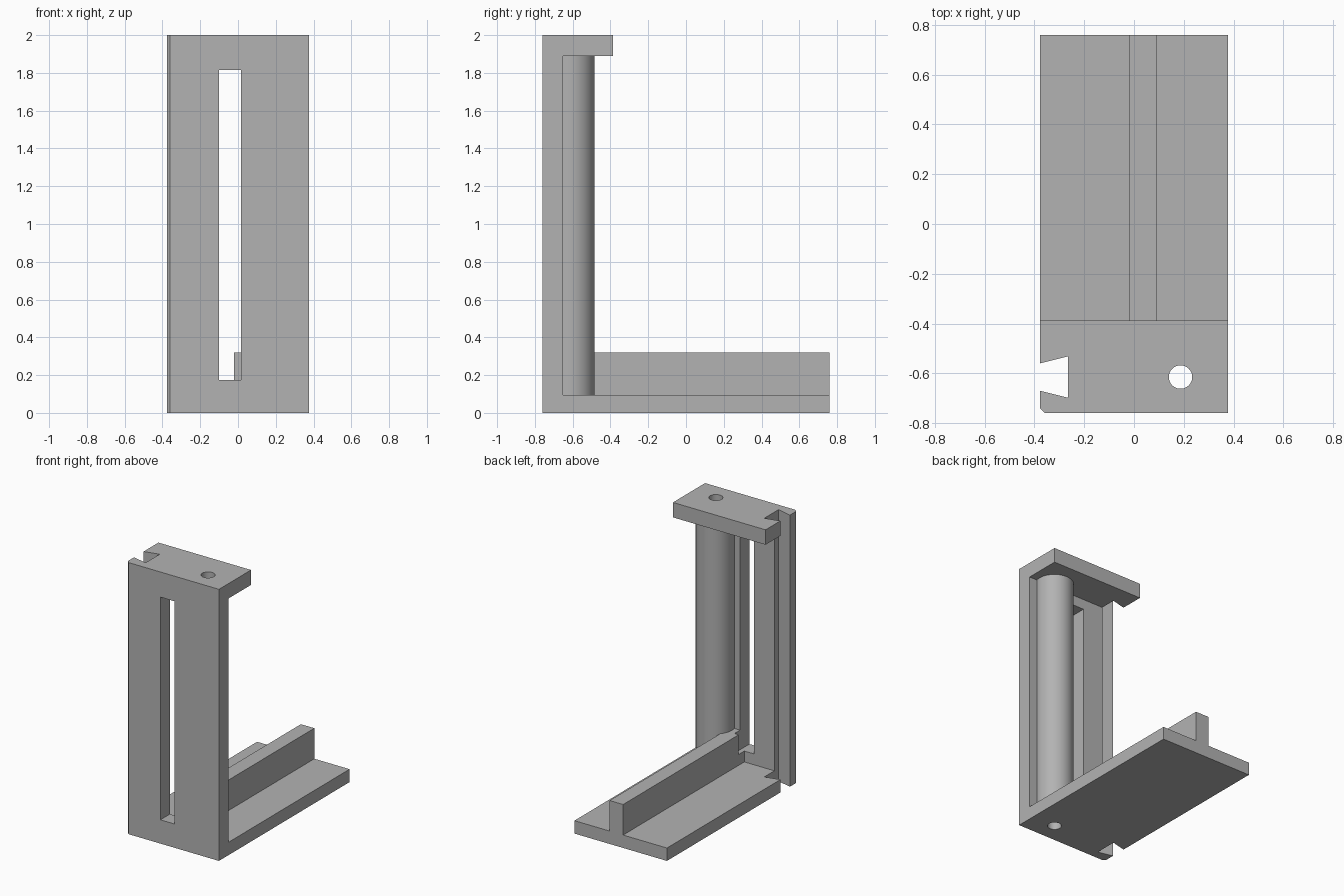
import bpy
import bmesh
import math

old = bpy.data.objects.get("Cube")
if old:
    bpy.data.objects.remove(old, do_unlink=True)

grey = bpy.data.materials.new("plain grey")
grey.use_nodes = True
colour = (0.45, 0.45, 0.45, 1)
grey.diffuse_color = colour
grey.node_tree.nodes["Principled BSDF"].inputs["Base Color"].default_value = colour


def prism(name, outline, z0, z1):
    """Extrude a plan outline between two heights."""
    bm = bmesh.new()
    face = bm.faces.new([bm.verts.new((x, y, z0)) for x, y in outline])
    top = bmesh.ops.extrude_face_region(bm, geom=[face])["geom"]
    bmesh.ops.translate(bm, vec=(0, 0, z1 - z0),
                        verts=[v for v in top if isinstance(v, bmesh.types.BMVert)])
    bmesh.ops.recalc_face_normals(bm, faces=bm.faces)
    mesh = bpy.data.meshes.new(name)
    bm.to_mesh(mesh)
    bm.free()
    mesh.materials.append(grey)
    obj = bpy.data.objects.new(name, mesh)
    bpy.context.collection.objects.link(obj)
    return obj


def box(name, x0, x1, y0, y1, z0, z1):
    return prism(name, [(x0, y0), (x1, y0), (x1, y1), (x0, y1)], z0, z1)


def tube(name, radius, z0, z1, sides=64):
    turn = [2 * math.pi * i / sides for i in range(sides)]
    return prism(name, [(POST_X + radius * math.cos(a), POST_Y + radius * math.sin(a))
                        for a in turn], z0, z1)


W, FRONT, BACK = 0.377, -0.76, 0.76
POST_X, POST_Y = 0.187, -0.615


def slab(name, y1, z0, z1):
    """Full-width slab with the chamfered front right corner."""
    return prism(name, [(-W + 0.018, FRONT), (W, FRONT), (W, y1), (-W, y1),
                        (-W, FRONT + 0.018)], z0, z1)


# Solid parts
frame = slab("bracket_frame", -0.65, 0, 2)
parts = [
    slab("base_plate", BACK, 0, 0.095),
    slab("top_shelf", -0.387, 1.89, 2),
    box("base_rib", -0.02, 0.09, -0.68, BACK, 0.05, 0.32),
    tube("hollow_post", 0.13, 0.05, 1.93),
]
# Openings
cutters = [
    box("slot_cutter", -0.1, 0.015, -0.9, -0.585, 0.175, 1.815),
    tube("bore_cutter", 0.047, -0.1, 2.1),
    prism("dovetail_cutter", [(-0.43, -0.657), (-0.265, -0.698),
                              (-0.265, -0.532), (-0.43, -0.573)], -0.1, 2.1),
]

for operation, group in (("UNION", parts), ("DIFFERENCE", cutters)):
    for other in group:
        mod = frame.modifiers.new(other.name, "BOOLEAN")
        mod.operation = operation
        mod.solver = "EXACT"
        mod.object = other

# Keep only the finished solid
bpy.context.view_layer.update()
graph = bpy.context.evaluated_depsgraph_get()
solid = bpy.data.meshes.new_from_object(frame.evaluated_get(graph))
frame.modifiers.clear()
frame.data = solid
for other in parts + cutters:
    bpy.data.objects.remove(other, do_unlink=True)

bpy.ops.object.select_all(action="DESELECT")
frame.select_set(True)
bpy.context.view_layer.objects.active = frame
bpy.ops.object.shade_smooth_by_angle(angle=math.radians(30))
